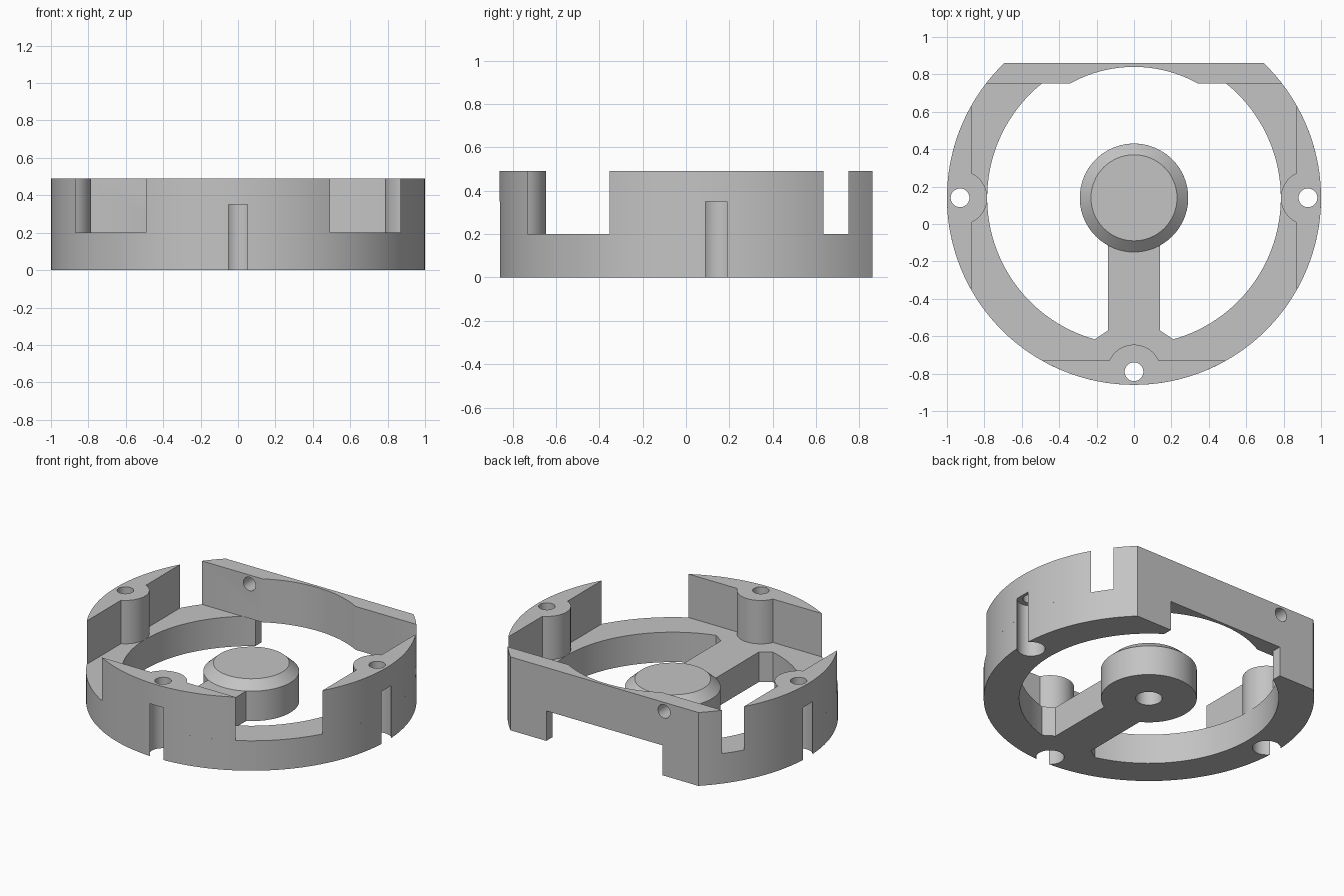
import bpy, bmesh
from math import sin, cos, asin, acos, atan2, sqrt, pi
from mathutils import Matrix, Vector

cube = bpy.data.objects.get("Cube")
if cube:
    bpy.data.objects.remove(cube, do_unlink=True)

# Main dimensions
CY = 0.14                 # ring centre in y
R_OUT, R_IN = 1.0, 0.785
FLOOR, TOP = 0.2, 0.49
FLAT, WALL_IN = 0.86, 0.75
BOLT, BOSS_R, CHORD = 0.93, 0.145, 0.87
HUB_R, ARM = 0.29, 0.14

grey = bpy.data.materials.new("plain grey")
grey.use_nodes = True
colour = (0.55, 0.55, 0.55, 1)
grey.diffuse_color = colour
grey.node_tree.nodes["Principled BSDF"].inputs["Base Color"].default_value = colour


def arc(r, a, b, n, cx=0, cy=CY):
    return [(cx + r * cos(a + (b - a) * i / n), cy + r * sin(a + (b - a) * i / n))
            for i in range(n + 1)]


def mirrored(half):
    """Close a half outline that starts and ends on x = 0."""
    return half + [(-x, y) for x, y in reversed(half) if x > 1e-5]


def make_object(name, bm):
    bmesh.ops.recalc_face_normals(bm, faces=bm.faces)
    mesh = bpy.data.meshes.new(name)
    bm.to_mesh(mesh)
    bm.free()
    mesh.materials.append(grey)
    obj = bpy.data.objects.new(name, mesh)
    bpy.context.collection.objects.link(obj)
    return obj


def prism(name, outline, z0, z1):
    bm = bmesh.new()
    face = bm.faces.new([bm.verts.new((x, y, z0)) for x, y in outline])
    top = bmesh.ops.extrude_face_region(bm, geom=[face])["geom"]
    bmesh.ops.translate(bm, vec=(0, 0, z1 - z0),
                        verts=[v for v in top if isinstance(v, bmesh.types.BMVert)])
    return make_object(name, bm)


def cylinder(name, r, centre, z0, z1, r_top=None, axis="Z", seg=48):
    bm = bmesh.new()
    bmesh.ops.create_cone(bm, cap_ends=True, segments=seg, radius1=r,
                          radius2=r if r_top is None else r_top, depth=z1 - z0)
    if axis == "Y":
        bm.transform(Matrix.Rotation(pi / 2, 4, "X"))
        shift = (centre[0], (z0 + z1) / 2, centre[1])
    else:
        shift = (centre[0], centre[1], (z0 + z1) / 2)
    bm.transform(Matrix.Translation(Vector(shift)))
    return make_object(name, bm)


def activate(obj):
    bpy.ops.object.select_all(action="DESELECT")
    obj.select_set(True)
    bpy.context.view_layer.objects.active = obj


def cut(obj, cutters):
    activate(obj)
    for c in cutters:
        mod = obj.modifiers.new("hole", "BOOLEAN")
        mod.operation, mod.solver, mod.object = "DIFFERENCE", "EXACT", c
        bpy.ops.object.modifier_apply(modifier=mod.name)


# Base: open ring, arm and hub as one outline
leg = 0.43
ring_foot = 0.21
half = arc(R_OUT, -pi / 2, asin((FLAT - CY) / R_OUT), 64)
half += [(leg, FLAT)]
half += arc(R_IN, acos(leg / R_IN), -acos(ring_foot / R_IN), 56)
half += [(ARM, -0.57)]
half += arc(HUB_R, -acos(ARM / HUB_R), pi / 2, 32)
base = prism("base_ring", mirrored(half), 0, FLOOR)

# Back wall: flat outside, hollowed by a cylinder inside
hollow = 0.7
x_hollow = sqrt(hollow ** 2 - (WALL_IN - CY) ** 2)
half = [(0, FLAT)]
half += arc(R_OUT, asin((FLAT - CY) / R_OUT), asin((WALL_IN - CY) / R_OUT), 6)
half += arc(hollow, acos(x_hollow / hollow), pi / 2, 16)
back_wall = prism("back_wall", mirrored(half), FLOOR, TOP)

# Three wall segments, each with a rounded screw boss
end = acos(CHORD / R_OUT)
turn = acos((CHORD - BOLT) / BOSS_R)
segment = arc(R_OUT, -end, end, 24, cy=0)
segment += arc(BOSS_R, turn, 2 * pi - turn, 28, cx=BOLT, cy=0)
parts, cutters = [base, back_wall], []
for side, angle in (("left", 0), ("right", pi), ("front", -pi / 2)):
    c, s = cos(angle), sin(angle)
    outline = [(x * c - y * s, x * s + y * c + CY) for x, y in segment]
    wall = prism(side + "_wall", outline, FLOOR, TOP)
    spot = (BOLT * c, CY + BOLT * s)
    holes = [cylinder(side + "_bore", 0.05, spot, -0.1, 0.6),
             cylinder(side + "_counterbore", 0.085, spot, -0.1, 0.35)]
    cut(wall, holes)
    cut(base, holes)
    cutters += holes
    parts.append(wall)

# Hub cap and the blind socket beneath the hub
parts.append(cylinder("hub_cap", HUB_R, (0, CY), FLOOR, 0.255, r_top=0.23, seg=64))
socket = cylinder("hub_socket", 0.08, (0, CY), -0.1, 0.15)
cut(base, [socket])

# Single cable hole through the back wall
cable = cylinder("cable_hole", 0.045, (-0.44, 0.43), 0.6, 1.0, axis="Y")
cut(back_wall, [cable])

for c in cutters + [socket, cable]:
    bpy.data.objects.remove(c, do_unlink=True)
for p in parts:
    activate(p)
    bpy.ops.object.shade_smooth_by_angle()
